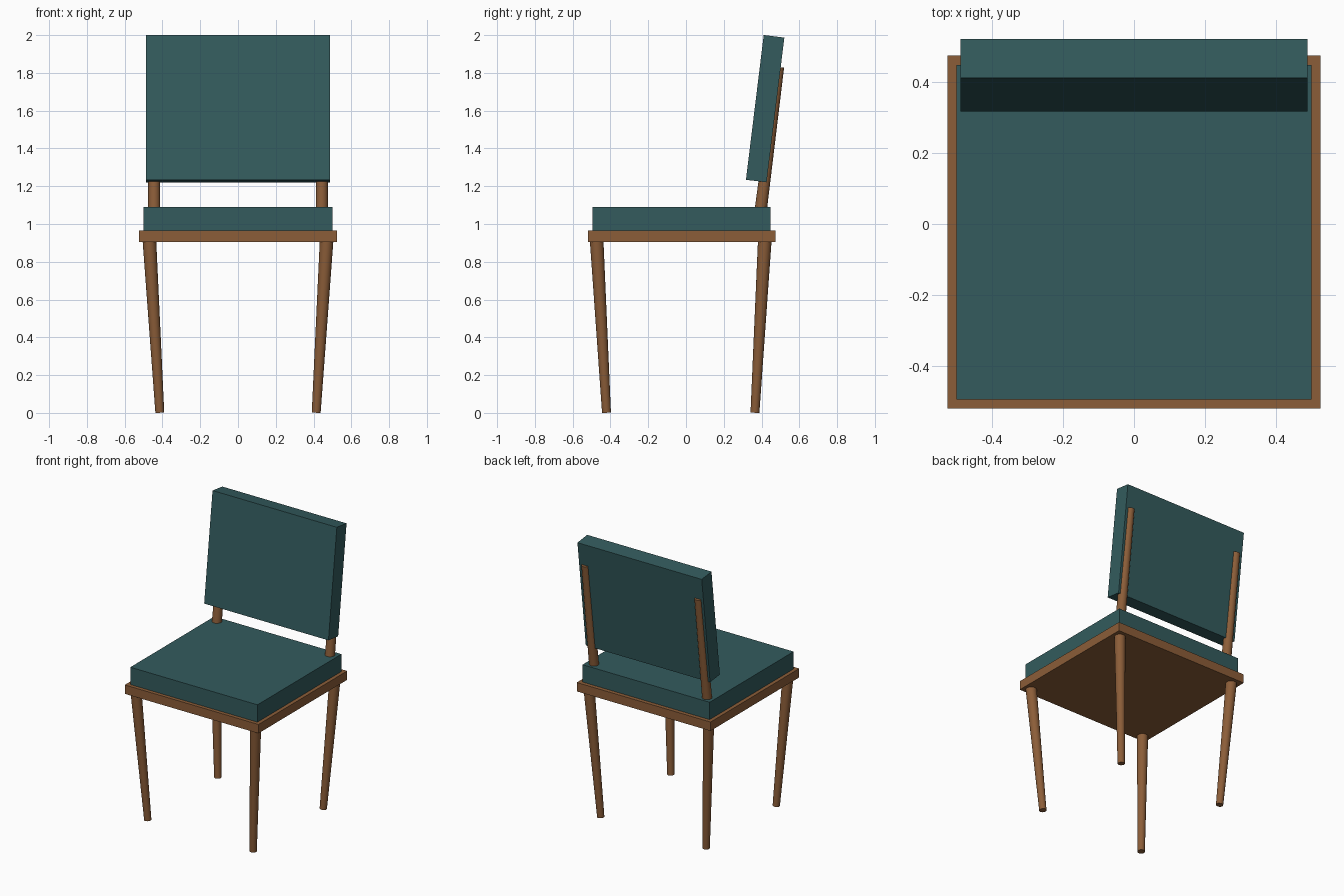
import bpy
from math import radians
from mathutils import Vector

if "Cube" in bpy.data.objects:
    bpy.data.objects.remove(bpy.data.objects["Cube"])


def material(name, color):
    mat = bpy.data.materials.new(name)
    mat.diffuse_color = (*color, 1)
    mat.use_nodes = True
    mat.node_tree.nodes["Principled BSDF"].inputs["Base Color"].default_value = mat.diffuse_color
    return mat


WOOD = material("wood", (0.26, 0.11, 0.04))
FABRIC = material("fabric", (0.033, 0.105, 0.11))


def box(name, center, size, mat, tilt=0):
    bpy.ops.mesh.primitive_cube_add(size=1, location=center)
    ob = bpy.context.object
    ob.name = name
    ob.scale = size
    ob.rotation_euler.x = tilt
    ob.data.materials.append(mat)
    return ob


def tapered_rod(name, start, end, r_start, r_end):
    start, end = Vector(start), Vector(end)
    axis = end - start
    bpy.ops.mesh.primitive_cone_add(vertices=32, radius1=r_start, radius2=r_end,
                                    depth=axis.length, location=(start + end) / 2)
    ob = bpy.context.object
    ob.name = name
    ob.rotation_euler = axis.to_track_quat('Z', 'Y').to_euler()
    ob.data.materials.append(WOOD)
    bpy.ops.object.shade_smooth_by_angle(angle=radians(30))
    return ob


# Seat: wooden frame board with cushion on top
box("seat_frame", (0, -0.0225, 0.935), (1.05, 0.995, 0.063), WOOD)
box("seat_cushion", (0, -0.0235, 1.0275), (0.998, 0.942, 0.124), FABRIC)

# Padded backrest, leaning back
box("backrest", (0, 0.419, 1.6105), (0.976, 0.11, 0.772), FABRIC, radians(-7))

for side, s in (("left", -1), ("right", 1)):
    # Legs taper and lean inward towards the floor
    tapered_rod(f"front_leg_{side}", (s * 0.414, -0.421, 0.002),
                (s * 0.469, -0.473, 0.912), 0.0235, 0.036)
    tapered_rod(f"back_leg_{side}", (s * 0.414, 0.365, 0.002),
                (s * 0.469, 0.417, 0.912), 0.0235, 0.036)
    # Posts rise from the seat, half sunk into the back of the backrest
    tapered_rod(f"back_post_{side}", (s * 0.444, 0.382, 0.967),
                (s * 0.444, 0.4925, 1.831), 0.033, 0.027)
